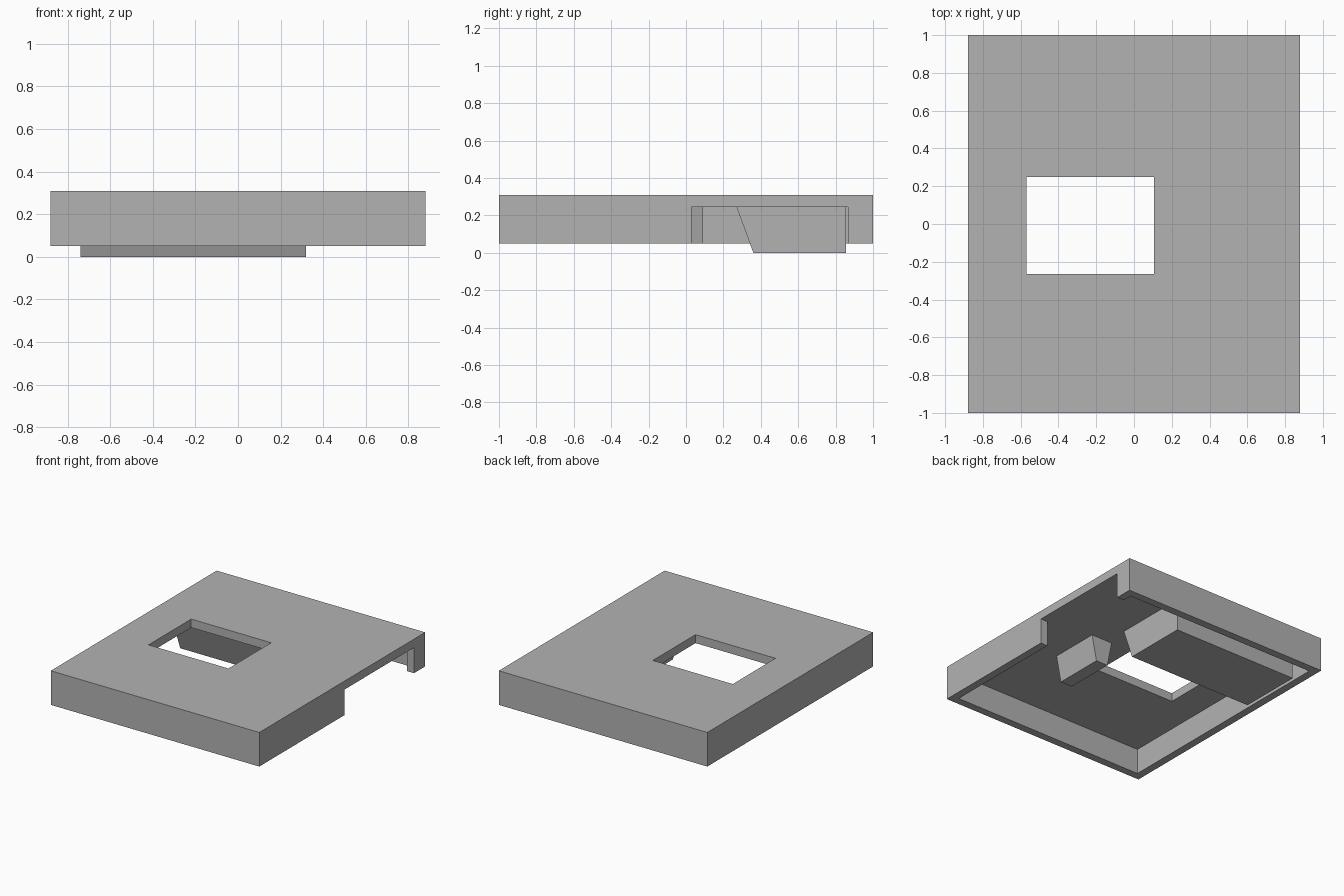
import bpy
import bmesh

old = bpy.data.objects.get("Cube")
if old:
    bpy.data.objects.remove(old, do_unlink=True)

# One plain grey for every part
GREY = (0.45, 0.45, 0.45, 1)
grey = bpy.data.materials.new("plain grey")
grey.use_nodes = True
grey.diffuse_color = GREY
grey.node_tree.nodes["Principled BSDF"].inputs["Base Color"].default_value = GREY

UNDERSIDE = 0.245
RIM = 0.05


def hull(name, bottom, top):
    """Solid between two level rectangles, each given as x0, x1, y0, y1, z."""
    bm = bmesh.new()
    for x0, x1, y0, y1, z in (bottom, top):
        for x in (x0, x1):
            for y in (y0, y1):
                bm.verts.new((x, y, z))
    v = list(bm.verts)
    for ids in ("0132", "4576", "0154", "2376", "0264", "1375"):
        bm.faces.new([v[int(i)] for i in ids])
    bmesh.ops.recalc_face_normals(bm, faces=bm.faces)
    mesh = bpy.data.meshes.new(name)
    bm.to_mesh(mesh)
    bm.free()
    mesh.materials.append(grey)
    obj = bpy.data.objects.new(name, mesh)
    bpy.context.collection.objects.link(obj)
    return obj


def box(name, x0, x1, y0, y1, z0, z1):
    return hull(name, (x0, x1, y0, y1, z0), (x0, x1, y0, y1, z1))


def cut(target, cutter):
    mod = target.modifiers.new(cutter.name, "BOOLEAN")
    mod.operation = "DIFFERENCE"
    mod.solver = "EXACT"
    mod.object = cutter
    cutter.hide_render = True
    cutter.hide_set(True)
    cutter.display_type = "WIRE"


# Shallow tray turned upside down, with a window and a gap in one side wall
cover = box("cover", -0.88, 0.88, -1, 1, RIM, 0.31)
cut(cover, box("hollow_cutter", -0.82, 0.82, -0.94, 0.94, -0.1, UNDERSIDE))
cut(cover, box("window_cutter", -0.57, 0.105, -0.265, 0.25, 0.1, 0.5))
cut(cover, box("side_gap_cutter", 0.75, 1, 0.03, 0.865, -0.1, UNDERSIDE))

# Long block under the cover, sloped on its front side
hull("long_block",
     (-0.74, 0.32, 0.36, 0.855, 0),
     (-0.74, 0.32, 0.27, 0.855, UNDERSIDE))

# Small block beside the window, tapering downward
hull("small_block",
     (0.32, 0.42, -0.3, 0.09, RIM),
     (0.28, 0.46, -0.3, 0.09, UNDERSIDE))
